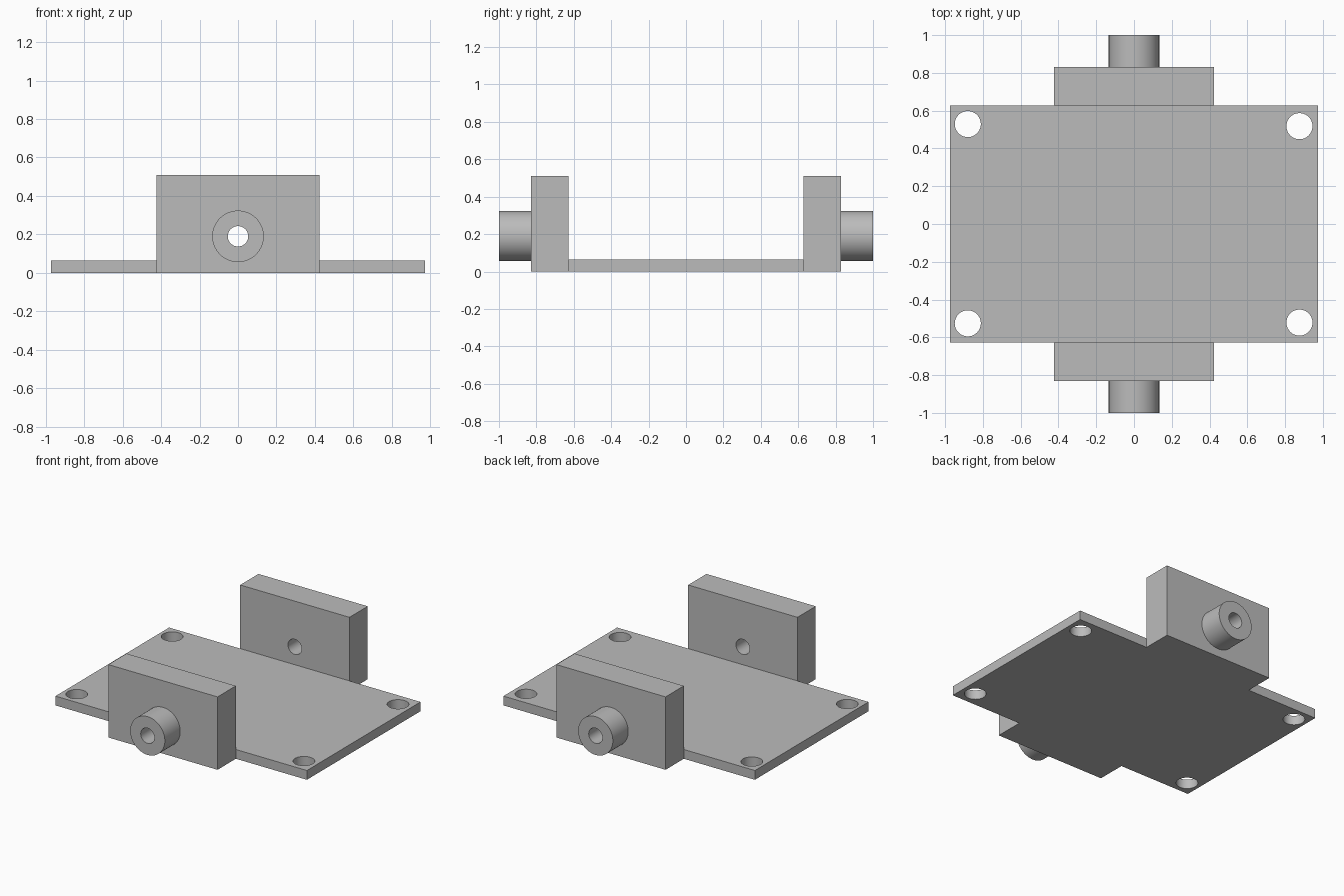
import bpy
from math import radians

default = bpy.data.objects.get("Cube")
if default:
    bpy.data.objects.remove(default, do_unlink=True)

grey = bpy.data.materials.new("plain grey")
grey.use_nodes = True
colour = (0.5, 0.5, 0.5, 1)
grey.diffuse_color = colour
grey.node_tree.nodes["Principled BSDF"].inputs["Base Color"].default_value = colour

# Main dimensions
PLATE_X, PLATE_Y, PLATE_Z = 0.973, 0.628, 0.065
WALL_X, WALL_Y, WALL_Z = 0.423, 0.83, 0.51
BOSS_R, BORE_R, BORE_Z = 0.134, 0.053, 0.19


def finish(name):
    ob = bpy.context.object
    ob.name = name
    ob.data.materials.append(grey)
    return ob


def box(name, lo, hi):
    bpy.ops.mesh.primitive_cube_add(size=1, location=[(a + b) / 2 for a, b in zip(lo, hi)])
    ob = finish(name)
    ob.scale = [b - a for a, b in zip(lo, hi)]
    bpy.ops.object.transform_apply(location=True, rotation=True, scale=True)
    return ob


def cylinder(name, radius, depth, centre, along_y=False):
    bpy.ops.mesh.primitive_cylinder_add(
        vertices=64, radius=radius, depth=depth, location=centre,
        rotation=(radians(90) if along_y else 0, 0, 0))
    ob = finish(name)
    bpy.ops.object.transform_apply(location=True, rotation=True, scale=True)
    return ob


def drill(ob, cutter):
    cutter.hide_render = True
    mod = ob.modifiers.new("hole", "BOOLEAN")
    mod.operation, mod.solver, mod.object = "DIFFERENCE", "EXACT", cutter
    bpy.context.view_layer.objects.active = ob
    bpy.ops.object.modifier_apply(modifier=mod.name)
    bpy.data.objects.remove(cutter, do_unlink=True)


def smooth(ob):
    bpy.ops.object.select_all(action="DESELECT")
    ob.select_set(True)
    bpy.context.view_layer.objects.active = ob
    bpy.ops.object.shade_smooth_by_angle(angle=radians(30))


# Base plate with four corner screw holes
plate = box("base_plate", (-PLATE_X, -PLATE_Y, 0), (PLATE_X, PLATE_Y, PLATE_Z))
for x, y in ((-0.88, 0.529), (0.876, 0.518), (-0.88, -0.526), (0.876, -0.522)):
    drill(plate, cylinder("cutter", 0.069, 1, (x, y, 0)))
smooth(plate)

# Upright walls and hollow bosses, front and back
for side, s in (("front", -1), ("back", 1)):
    ys = sorted((s * PLATE_Y, s * WALL_Y))
    wall = box(side + "_wall", (-WALL_X, ys[0], 0), (WALL_X, ys[1], WALL_Z))
    boss = cylinder(side + "_boss", BOSS_R, 1 - WALL_Y,
                    (0, s * (1 + WALL_Y) / 2, BORE_Z), True)
    for part in (wall, boss):
        drill(part, cylinder("cutter", BORE_R, 1, (0, s * 0.8, BORE_Z), True))
        smooth(part)
